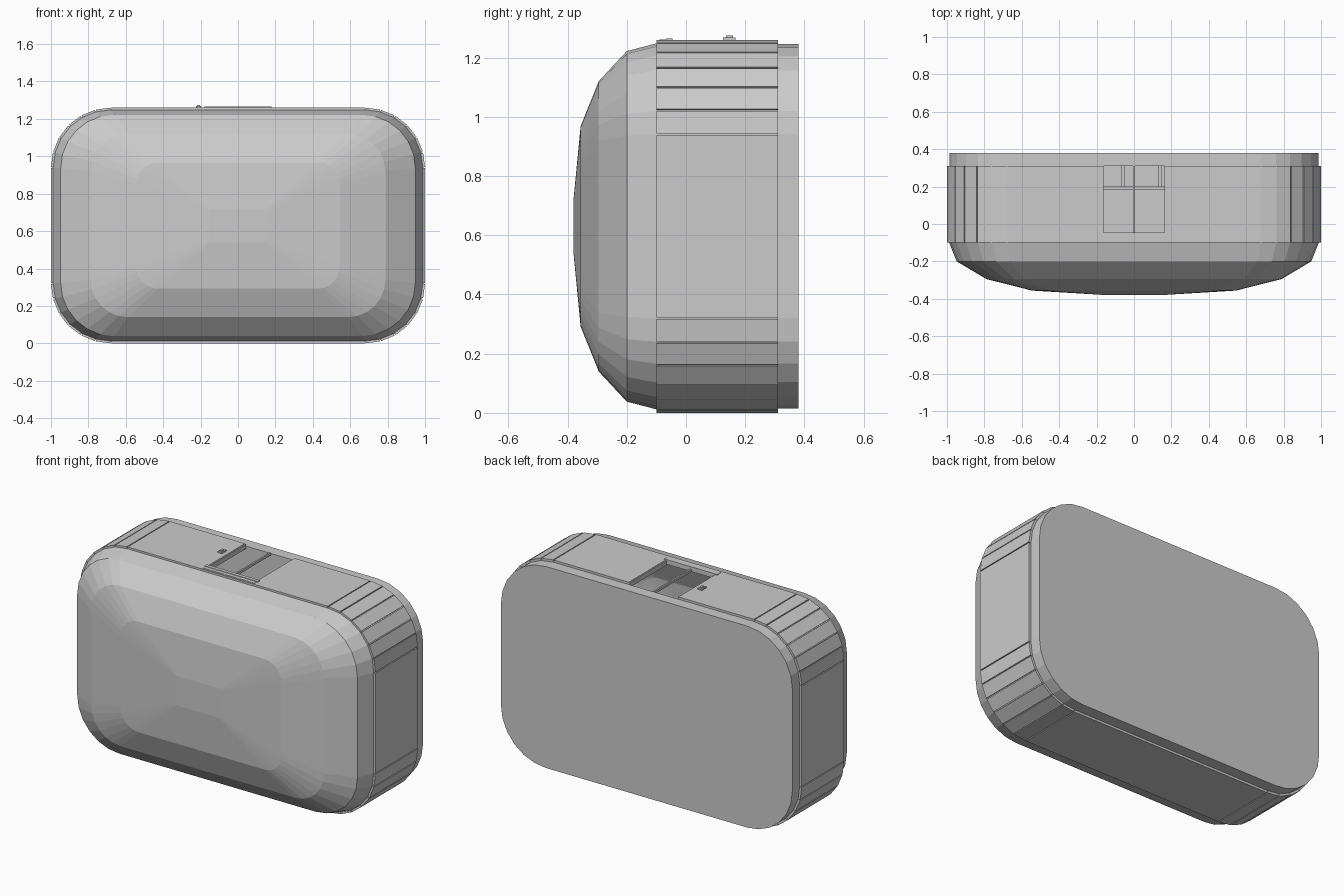
import bpy, bmesh, math

if "Cube" in bpy.data.objects:
    bpy.data.objects.remove(bpy.data.objects["Cube"])

CZ = 0.63          # height of the centre line
grey = bpy.data.materials.new("plain grey")
grey.diffuse_color = (0.6, 0.6, 0.6, 1)
grey.use_nodes = True
grey.node_tree.nodes["Principled BSDF"].inputs["Base Color"].default_value = grey.diffuse_color


def finish(bm, name):
    bmesh.ops.recalc_face_normals(bm, faces=bm.faces)
    me = bpy.data.meshes.new(name)
    bm.to_mesh(me)
    bm.free()
    me.materials.append(grey)
    ob = bpy.data.objects.new(name, me)
    bpy.context.collection.objects.link(ob)
    return ob


def outline(hx, hz, r, n=6):
    """Rounded rectangle in x and z, with n facets on each corner."""
    pts = []
    for k, (sx, sz) in enumerate([(1, 1), (-1, 1), (-1, -1), (1, -1)]):
        for i in range(n + 1):
            a = math.radians(90 * (k + i / n))
            pts.append((sx * (hx - r) + r * math.cos(a), CZ + sz * (hz - r) + r * math.sin(a)))
    return pts


def inset(d):
    return outline(1 - d, 0.63 - d, 0.32 - d)


def loft(rings, name, cap_start, cap_end):
    bm = bmesh.new()
    loops = [[bm.verts.new((x, y, z)) for x, z in pts] for y, pts in rings]
    for a, b in zip(loops, loops[1:]):
        for i in range(len(a)):
            j = (i + 1) % len(a)
            bm.faces.new((a[i], a[j], b[j], b[i]))
    if cap_start:
        bm.faces.new(loops[0])
    if cap_end:
        bm.faces.new(loops[-1])
    return finish(bm, name)


def box(bm, x0, x1, y0, y1, z0, z1):
    v = [bm.verts.new((x, y, z)) for x in (x0, x1) for y in (y0, y1) for z in (z0, z1)]
    for f in ((0, 1, 3, 2), (4, 6, 7, 5), (0, 4, 5, 1), (2, 3, 7, 6), (0, 2, 6, 4), (1, 5, 7, 3)):
        bm.faces.new([v[i] for i in f])


def wall(name, d_out, d_in, gap):
    """Ring of flat boards; the long top board leaves a doorway."""
    bm = bmesh.new()
    out, inn = inset(d_out), inset(d_in)
    for i in range(len(out)):
        j = (i + 1) % len(out)
        if i == 6:   # top board, split around the doorway
            for x0, x1, y1 in ((-0.68 + gap, -0.17, 0.31), (0.17, 0.68 - gap, 0.31), (-0.17, 0.17, -0.045)):
                box(bm, x0, x1, -0.1, y1, 1.26 - d_in, 1.26 - d_out)
            continue
        t = gap / math.dist(out[i], out[j])
        quad = []
        for ring in (out, inn):
            for s in (t, 1 - t):
                quad.append([ring[i][k] * (1 - s) + ring[j][k] * s for k in (0, 1)])
        quad = [quad[0], quad[1], quad[3], quad[2]]
        a, b = [[bm.verts.new((x, y, z)) for x, z in quad] for y in (-0.1, 0.31)]
        bm.faces.new(a)
        bm.faces.new(b)
        for k in range(4):
            m = (k + 1) % 4
            bm.faces.new((a[k], a[m], b[m], b[k]))
    return finish(bm, name)


# Outer boards with narrow gaps, over a continuous lining
wall("wall_boards", 0.0, 0.012, 0.003)
wall("wall_lining", 0.008, 0.024, 0.0)

# Flat back slab
loft([(0.31, inset(0.014)), (0.38, inset(0.014))], "back_slab", True, True)

# Stepped dome, thin shell
dome = loft([(-0.1, inset(0.012)),
             (-0.2, outline(0.948, 0.592, 0.285)),
             (-0.295, outline(0.788, 0.49, 0.2)),
             (-0.356, outline(0.545, 0.338, 0.12)),
             (-0.38, outline(0.15, 0.09, 0.01))], "dome", False, True)
shell = dome.modifiers.new("shell", 'SOLIDIFY')
shell.thickness = 0.012
shell.offset = -1

# Doorway lintel, jambs and centre bar
bm = bmesh.new()
box(bm, -0.18, 0.18, -0.067, -0.045, 1.24, 1.265)
box(bm, -0.175, 0.175, -0.09, -0.067, 1.25, 1.262)
for s in (-1, 1):
    box(bm, min(s * 0.163, s * 0.17), max(s * 0.163, s * 0.17), -0.045, 0.31, 1.23, 1.258)
box(bm, -0.005, 0.005, -0.045, 0.31, 1.235, 1.25)
finish(bm, "door_frame")

# Small door fixture beside the opening
bm = bmesh.new()
box(bm, -0.225, -0.197, 0.125, 0.168, 1.26, 1.268)
box(bm, -0.218, -0.204, 0.135, 0.158, 1.268, 1.275)
finish(bm, "door_fixture")

# Bench inside, seen through the doorway
bm = bmesh.new()
box(bm, -0.3, 0.3, 0.185, 0.2, 0.45, 0.8)
for x in (-0.28, -0.06, 0.14, 0.27):
    for z in (0.46, 0.77):
        box(bm, x - 0.01, x + 0.01, 0.2, 0.31, z, z + 0.02)
finish(bm, "inner_bench")
